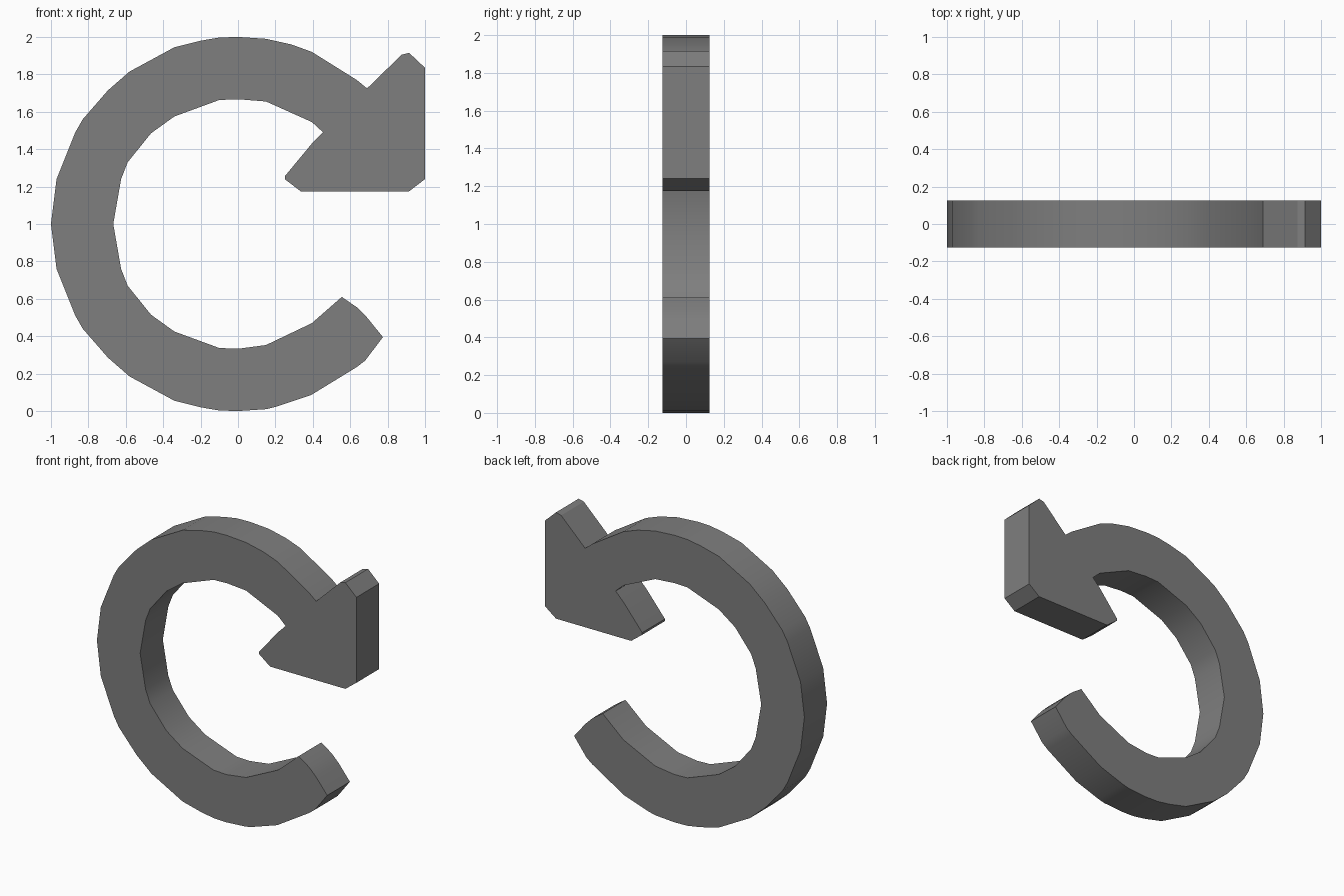
import bpy, bmesh, math

if "Cube" in bpy.data.objects:
    bpy.data.objects.remove(bpy.data.objects["Cube"])

# Left half of the ring is symmetric about z = 1: (x, height above centre)
outer = [(0, 1), (-.1, .997), (-.2, .98), (-.34, .945), (-.58, .815), (-.695, .715),
         (-.83, .56), (-.87, .49), (-.97, .24)]
inner = [(0, .667), (-.1, .663), (-.34, .575), (-.465, .485), (-.59, .33), (-.625, .24)]

def left_arc(half, tip):
    """Run from the top round the left side to the bottom."""
    return ([(x, 1 + h) for x, h in half] + [(tip, 1)]
            + [(x, 1 - h) for x, h in reversed(half)])

# Lower right tail with its slightly rounded end
tail = [(.15, .01), (.2, .022), (.39, .085), (.635, .235), (.68, .27), (.775, .395),
        (.69, .5), (.635, .555), (.555, .61), (.395, .47), (.15, .353)]
# Upper right shoulder and bevelled arrow head
head = [(.15, 1.655), (.395, 1.545), (.455, 1.49), (.395, 1.43), (.25, 1.255), (.25, 1.24),
        (.335, 1.175), (.915, 1.175), (1, 1.24), (1, 1.835), (.915, 1.915), (.875, 1.905),
        (.69, 1.725), (.635, 1.77), (.395, 1.92), (.285, 1.96), (.15, 1.99)]
outline = left_arc(outer, -1) + tail + left_arc(inner, -.667)[::-1] + head

# Extrude the outline through the depth
bm = bmesh.new()
face = bm.faces.new([bm.verts.new((x, -.125, z)) for x, z in outline])
new = bmesh.ops.extrude_face_region(bm, geom=[face], use_keep_orig=True)
bmesh.ops.translate(bm, vec=(0, .25, 0),
                    verts=[g for g in new["geom"] if isinstance(g, bmesh.types.BMVert)])
bmesh.ops.recalc_face_normals(bm, faces=bm.faces)
caps = [f for f in bm.faces if len(f.verts) > 4]
bmesh.ops.triangulate(bm, faces=caps)

mesh = bpy.data.meshes.new("circular_arrow")
bm.to_mesh(mesh)
bm.free()
arrow = bpy.data.objects.new("circular_arrow", mesh)
bpy.context.collection.objects.link(arrow)

# Dark grey
grey = bpy.data.materials.new("dark_grey")
grey.diffuse_color = (.21, .21, .21, 1)
grey.use_nodes = True
grey.node_tree.nodes["Principled BSDF"].inputs["Base Color"].default_value = grey.diffuse_color
mesh.materials.append(grey)

# Smooth curved walls, sharp corners
bpy.context.view_layer.objects.active = arrow
arrow.select_set(True)
bpy.ops.object.shade_smooth_by_angle(angle=math.radians(30))
